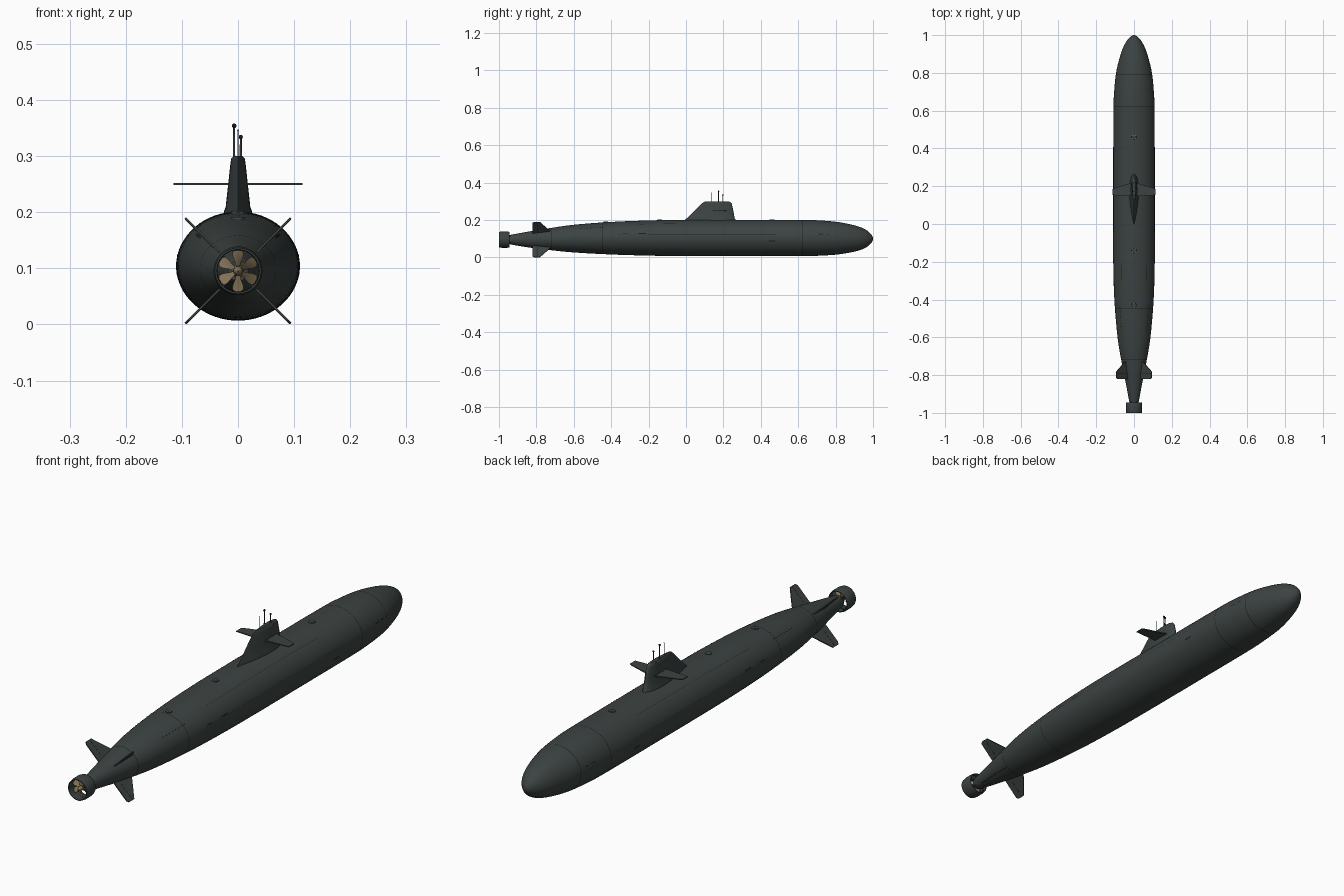
import bpy, bmesh, math
from mathutils import Vector, Matrix

if "Cube" in bpy.data.objects:
    bpy.data.objects.remove(bpy.data.objects["Cube"])


def material(name, r, g, b):
    m = bpy.data.materials.new(name)
    m.use_nodes = True
    m.diffuse_color = (r, g, b, 1)
    node = next(n for n in m.node_tree.nodes if n.type == 'BSDF_PRINCIPLED')
    node.inputs["Base Color"].default_value = (r, g, b, 1)
    node.inputs["Roughness"].default_value = 0.7
    return m


HULL = material("hull grey green", .045, .056, .054)
DARK = material("seam black", .01, .012, .012)
BRONZE = material("propeller bronze", .23, .165, .09)
PALE = material("hatch ring grey", .25, .27, .27)
STERN = 0.0955  # height of the shaft line


def finish(name, bm, *mats, smooth=True):
    bmesh.ops.recalc_face_normals(bm, faces=bm.faces)
    me = bpy.data.meshes.new(name)
    bm.to_mesh(me)
    bm.free()
    ob = bpy.data.objects.new(name, me)
    bpy.context.collection.objects.link(ob)
    for m in mats:
        me.materials.append(m)
    if smooth:
        bpy.ops.object.select_all(action='DESELECT')
        ob.select_set(True)
        bpy.context.view_layer.objects.active = ob
        bpy.ops.object.shade_smooth_by_angle(angle=math.radians(35))
    return ob


def loft(bm, rings, cap=True, closed=False):
    """Skin a list of equal rings of points; closed joins last ring to first."""
    vs = [[bm.verts.new(p) for p in ring] for ring in rings]
    pairs = list(zip(vs, vs[1:])) + ([(vs[-1], vs[0])] if closed else [])
    for a, b in pairs:
        for i in range(len(a)):
            j = (i + 1) % len(a)
            bm.faces.new((a[i], a[j], b[j], b[i]))
    if cap and not closed:
        bm.faces.new(vs[0])
        bm.faces.new(vs[-1])


def circle(r, y, n=40):
    return [Vector((r * math.cos(t), y, STERN + r * math.sin(t)))
            for t in (math.tau * i / n for i in range(n))]


# Hull stations: y, half width, half height, centre height
STATIONS = [Vector(s) for s in (
    (-.96, .018, .018, .0955), (-.94, .025, .025, .0955), (-.85, .042, .041, .096),
    (-.74, .064, .057, .098), (-.6, .087, .074, .101), (-.4, .104, .087, .103),
    (-.2, .11, .094, .104), (0, .11, .097, .104), (.3, .11, .097, .104),
    (.6, .109, .097, .104), (.7, .105, .095, .104), (.8, .095, .088, .103),
    (.88, .076, .075, .102), (.94, .055, .058, .101), (.98, .03, .034, .1),
    (1, .001, .001, .1))]


def smooth_path(pts, steps=6):
    ends = [pts[0] * 2 - pts[1]] + pts + [Vector((.98, -.03, -.034, .1))]
    out = []
    for a, b, c, d in zip(ends, ends[1:], ends[2:], ends[3:]):
        for k in range(steps):
            t = k / steps
            out.append(.5 * (2 * b + (c - a) * t + (2 * a - 5 * b + 4 * c - d) * t * t
                             + (3 * b - a - 3 * c + d) * t ** 3))
    return out + [pts[-1]]


SAMPLES = smooth_path(STATIONS)


def station(y):
    for a, b in zip(SAMPLES, SAMPLES[1:]):
        if a[0] <= y <= b[0]:
            return a.lerp(b, (y - a[0]) / max(b[0] - a[0], 1e-9))
    return SAMPLES[-1]


def on_hull(y, angle, lift=0.0):
    _, rx, rz, zc = station(y)
    return Vector(((rx + lift) * math.cos(angle), y, zc + (rz + lift) * math.sin(angle)))


# Hull with dark section seams
SEAMS = (-.72, -.45, .62, .79)
SEAM_W = .0025
bm = bmesh.new()
stops = sorted([s for s in SAMPLES] + [station(y + d) for y in SEAMS for d in (0, SEAM_W)],
               key=lambda s: s[0])
N = 64
loft(bm, [[Vector((s[1] * math.cos(t), s[0], s[3] + s[2] * math.sin(t)))
           for t in (math.tau * i / N for i in range(N))] for s in stops])
for f in bm.faces:
    y = f.calc_center_median().y
    f.material_index = int(any(s < y < s + SEAM_W for s in SEAMS))
finish("hull", bm, HULL, DARK)


# Draped slots and seam lines on both flanks
def drape(bm, y0, y1, angle, width, side):
    n = max(1, int((y1 - y0) / .02))
    row = []
    for k in range(n + 1):
        y = y0 + (y1 - y0) * k / n
        h = width / 2 / station(y)[1]
        row.append([bm.verts.new(on_hull(y, angle + e, .0007) * Vector((1, 1, 1)) if side > 0 else
                    Matrix.Scale(-1, 3, (1, 0, 0)) @ on_hull(y, angle + e, .0007))
                    for e in (-h, h)])
    for a, b in zip(row, row[1:]):
        quad = (a[0], b[0], b[1], a[1])
        bm.faces.new(quad if side < 0 else quad[::-1])


bm = bmesh.new()
for side in (-1, 1):
    for k in range(8):
        drape(bm, -.565 + .017 * k, -.557 + .017 * k, math.radians(43), .005, side)
    for y0, y1, deg, w in ((-.34, -.31, 15, .004), (-.255, -.215, 15, .005), (.44, .475, -9, .006),
                           (.71, .735, 13, .004), (.75, .765, 13, .005),
                           (-.36, .48, 12, .0012), (-.3, .4, 52, .0012)):
        drape(bm, y0, y1, math.radians(deg), w, side)
finish("flank_slots", bm, DARK, smooth=False)

# Deck hatches
for i, y in enumerate((-.43, -.14, .46)):
    top = on_hull(y, math.pi / 2).z
    bm = bmesh.new()
    bmesh.ops.create_cone(bm, cap_ends=True, segments=24, radius1=.013, radius2=.012,
                          depth=.006, matrix=Matrix.Translation((0, y, top)))
    cap = [f for f in bm.faces if f.normal.z > .9]
    rim = bmesh.ops.inset_region(bm, faces=cap, thickness=.0015)["faces"]
    for f in rim:
        f.material_index = 1
    finish("deck_hatch_%d" % (i + 1), bm, HULL, PALE)


# Sail: blunt forward, sharp aft
def sail_section(z, aft, fwd, half, n=20):
    ring = []
    for i in range(n * 2):
        t = math.pi * i / n
        u = (1 - math.cos(t)) / 2
        w = half * 2.6 * math.sqrt(u) * (1 - u) * (.65 + .35 * (1 - u) + .35 * u)
        ring.append(Vector((math.copysign(w, math.sin(t)) if i % n else 0,
                            fwd + (aft - fwd) * u, z)))
    return ring


bm = bmesh.new()
loft(bm, [sail_section(*s) for s in (
    (.17, -.01, .268, .026), (.203, -.005, .265, .0245), (.209, .004, .26, .022),
    (.25, .045, .253, .0175), (.287, .083, .245, .0135), (.296, .094, .238, .012),
    (.3, .105, .228, .008))])
finish("sail", bm, HULL)


# Flat plates from an outline, used for planes, fins and struts
def plate(name, outline, thick, matrix, mat=HULL):
    bm = bmesh.new()
    loft(bm, [[matrix @ Vector((x, y, s * thick / 2)) for x, y in outline] for s in (-1, 1)])
    return finish(name, bm, mat, smooth=False)


for side, label in ((1, "left"), (-1, "right")):
    m = Matrix.Translation((0, 0, .25)) @ Matrix.Scale(side, 4, (1, 0, 0))
    plate(label + "_sail_plane", ((0, .147), (.115, .153), (.115, .183), (.105, .19), (0, .222)),
          .0035, m)

# Tail fins in an X, with rudder hinge lines
for k, label in enumerate(("upper_left", "upper_right", "lower_right", "lower_left")):
    m = Matrix.Translation((0, 0, STERN)) @ Matrix.Rotation(-math.radians(45 + 90 * k), 4, 'Y')
    plate(label + "_tail_fin", ((.03, -.82), (.125, -.82), (.133, -.812), (.133, -.782),
                                (.075, -.735), (.03, -.7)), .004, m)
    plate(label + "_rudder_line", ((.06, -.793), (.132, -.793), (.132, -.7915), (.06, -.7915)),
          .0046, m, DARK)
    plate(label + "_duct_strut", ((.015, -.93), (.015, -.955), (.04, -.965), (.04, -.95)), .003, m)

# Propeller duct
bm = bmesh.new()
loft(bm, [circle(r, y) for r, y in ((.041, -.945), (.0435, -.955), (.0435, -.985), (.041, -1),
                                    (.038, -1), (.037, -.97), (.038, -.945))], closed=True)
finish("propeller_duct", bm, HULL)

# Propeller hub and twisted blades
bm = bmesh.new()
loft(bm, [circle(r, y, 20) for r, y in ((.012, -.958), (.009, -.965), (.008, -.985), (.005, -.992),
                                        (.001, -.995))])
for k in range(6):
    turn = Matrix.Translation((0, -.975, STERN)) @ Matrix.Rotation(math.tau * k / 6, 4, 'Y')
    rings = []
    for r, chord, pitch in ((.006, .005, 55), (.016, .008, 45), (.026, .0115, 35),
                            (.033, .011, 28), (.0365, .006, 25)):
        c, s = math.cos(math.radians(pitch)), math.sin(math.radians(pitch))
        rings.append([turn @ Vector((u * chord * c - v * s, u * chord * s + v * c, r))
                      for u, v in ((-1, 0), (0, -.0008), (1, 0), (0, .0008))])
    loft(bm, rings)
finish("propeller", bm, BRONZE)

# Masts on the sail
for name, x, y, top, r, ball in (("radio_mast", 0, .136, .346, .0013, .0016),
                                 ("periscope", -.007, .174, .354, .0022, .0042),
                                 ("radar_mast", .005, .196, .334, .0022, .0038)):
    bm = bmesh.new()
    bmesh.ops.create_cone(bm, cap_ends=True, segments=12, radius1=r, radius2=r * .8,
                          depth=top - .285, matrix=Matrix.Translation((x, y, (top + .285) / 2)))
    bmesh.ops.create_uvsphere(bm, u_segments=14, v_segments=8, radius=ball,
                              matrix=Matrix.Translation((x, y, top)))
    for f in bm.faces:
        f.material_index = int(f.calc_center_median().z > top - ball)
    finish(name, bm, HULL, DARK)
